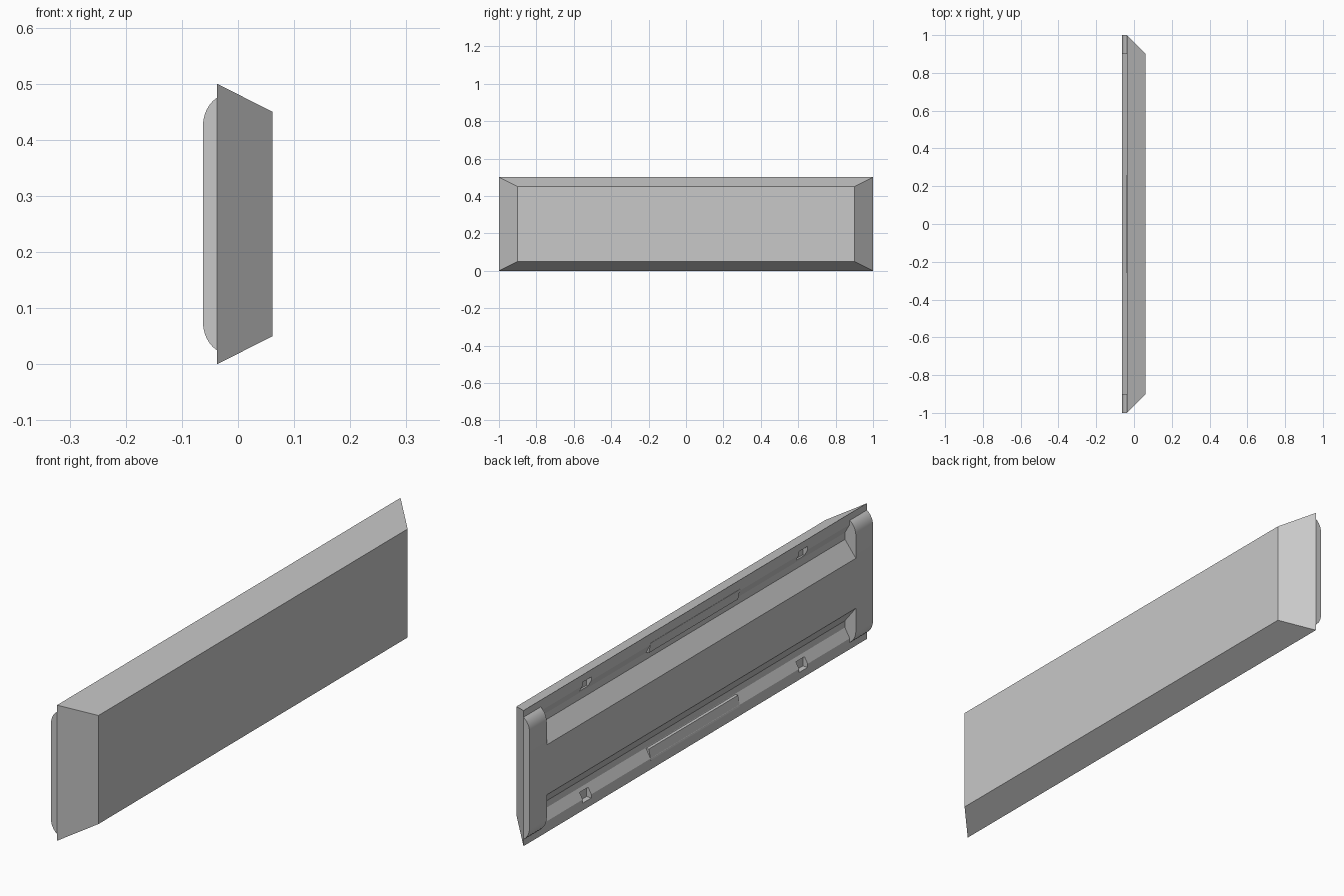
import bpy, bmesh, math

cube = bpy.data.objects.get("Cube")
if cube:
    bpy.data.objects.remove(cube, do_unlink=True)

grey = bpy.data.materials.new("plain_grey")
grey.use_nodes = True
COLOUR = (0.58, 0.58, 0.58, 1)
grey.diffuse_color = COLOUR
grey.node_tree.nodes["Principled BSDF"].inputs["Base Color"].default_value = COLOUR

BACK, FRONT, FLOOR, OUT = -0.0375, 0.0615, -0.018, -0.0625
MID = 0.25  # middle height, used for top and bottom mirroring


def finish(name, bm):
    bmesh.ops.recalc_face_normals(bm, faces=bm.faces)
    mesh = bpy.data.meshes.new(name)
    bm.to_mesh(mesh)
    bm.free()
    mesh.materials.append(grey)
    obj = bpy.data.objects.new(name, mesh)
    bpy.context.collection.objects.link(obj)
    return obj


def prism(name, profile, y0, y1):
    """Extrude an (x, z) outline along y."""
    bm = bmesh.new()
    face = bm.faces.new([bm.verts.new((x, y0, z)) for x, z in profile])
    new = bmesh.ops.extrude_face_region(bm, geom=[face])["geom"]
    bmesh.ops.translate(bm, vec=(0, y1 - y0, 0),
                        verts=[v for v in new if isinstance(v, bmesh.types.BMVert)])
    return finish(name, bm)


def mirrored(half):
    """Complete a lower half outline with its upper reflection."""
    return half + [(x, 2 * MID - z) for x, z in reversed(half)]


def cut(target, cutter):
    cutter.hide_render = True
    mod = target.modifiers.new("cut", "BOOLEAN")
    mod.operation, mod.solver, mod.object = "DIFFERENCE", "EXACT", cutter
    bpy.context.view_layer.objects.active = target
    bpy.ops.object.modifier_apply(modifier=mod.name)
    bpy.data.objects.remove(cutter, do_unlink=True)


# Tapered main body
bm = bmesh.new()
bmesh.ops.create_cube(bm, size=2)
for v in bm.verts:
    front = v.co.x > 0
    v.co = (FRONT if front else BACK,
            v.co.y * (0.9 if front else 1),
            MID + v.co.z * (0.2 if front else 0.25))
body = finish("body", bm)

# Shallow recess in the back, with sloping upper and lower edges
recess = mirrored([(BACK - 0.02, 0.04), (BACK, 0.04), (FLOOR, 0.075)])
cut(body, prism("recess_cutter", recess, -0.9, 0.9))

# Small notches in the rim
for y in (-0.63, 0.63):
    for z in (0.045, 0.455):
        box = [(BACK - 0.02, z - 0.018), (FLOOR, z - 0.018),
               (FLOOR, z + 0.018), (BACK - 0.02, z + 0.018)]
        cut(body, prism("notch_cutter", box, y - 0.025, y + 0.025))

# Raised centre panel in three sections
panel = mirrored([(FLOOR + 0.01, 0.1), (FLOOR, 0.1), (OUT, 0.158)])
for side, y0, y1 in (("right", -0.9, -0.35), ("middle", -0.35, 0.35), ("left", 0.35, 0.9)):
    prism("panel_" + side, panel, y0, y1)

# Steep finger grips at the middle of the lower and upper rim
grip = [(FLOOR + 0.01, 0.03), (BACK - 0.001, 0.034), (-0.03, 0.073), (FLOOR + 0.01, 0.073)]
prism("lower_grip", grip, -0.26, 0.26)
prism("upper_grip", [(x, 2 * MID - z) for x, z in grip], -0.26, 0.26)

# Rounded end bars
arc = [(OUT + 0.05 * (1 - math.cos(a)), 0.075 - 0.058 * math.sin(a))
       for a in (math.radians(60 - 10 * i) for i in range(7))]
for side, y0, y1 in (("right", -1, -0.9), ("left", 0.9, 1)):
    bar = prism("end_bar_" + side, mirrored([(BACK, 0.025)] + arc[1:]), y0, y1)
    bpy.ops.object.select_all(action="DESELECT")
    bar.select_set(True)
    bpy.context.view_layer.objects.active = bar
    bpy.ops.object.shade_smooth_by_angle(angle=math.radians(25))
